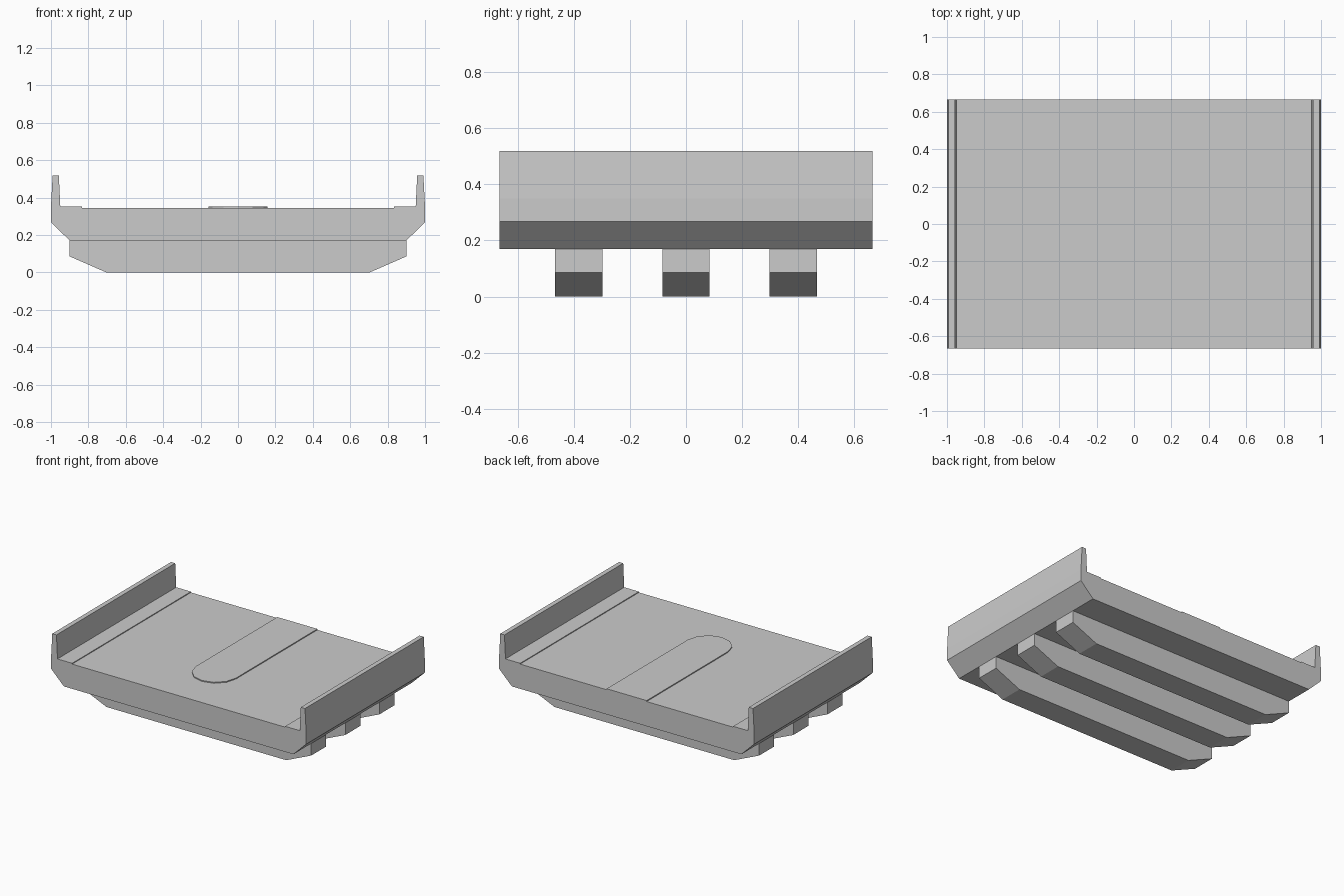
import bpy, bmesh, math

if "Cube" in bpy.data.objects:
    bpy.data.objects.remove(bpy.data.objects["Cube"])


def prism(name, points, axis, start, end):
    """Extrude a closed 2D outline along y (points are x,z) or z (points are x,y)."""
    bm = bmesh.new()
    to3d = (lambda a, b: (a, start, b)) if axis == 'y' else (lambda a, b: (a, b, start))
    face = bm.faces.new([bm.verts.new(to3d(a, b)) for a, b in points])
    new = bmesh.ops.extrude_face_region(bm, geom=[face])['geom']
    d = end - start
    bmesh.ops.translate(bm, verts=[v for v in new if isinstance(v, bmesh.types.BMVert)],
                        vec=(0, d, 0) if axis == 'y' else (0, 0, d))
    bmesh.ops.recalc_face_normals(bm, faces=bm.faces)
    mesh = bpy.data.meshes.new(name)
    bm.to_mesh(mesh)
    bm.free()
    obj = bpy.data.objects.new(name, mesh)
    bpy.context.collection.objects.link(obj)
    return obj


def mirrored(half):
    """Complete a symmetric outline from its +x half."""
    return half + [(-x, z) for x, z in reversed(half)]


HALF_DEPTH = 0.665
DECK_Z = 0.345

# Tray: chamfered base, side walls and slightly raised edge strips
tray = mirrored([(0.9, 0.17), (1.0, 0.268), (1.0, 0.35), (0.991, 0.519), (0.958, 0.519),
                 (0.95, 0.351), (0.835, 0.351), (0.835, DECK_Z)])
prism("tray", tray, 'y', -HALF_DEPTH, HALF_DEPTH)

# Raised centre pad with a rounded front end
r, cy = 0.157, -0.245
pad = [(r, HALF_DEPTH), (-r, HALF_DEPTH)]
pad += [(r * math.cos(math.pi + i * math.pi / 6), cy + r * math.sin(math.pi + i * math.pi / 6))
        for i in range(7)]
prism("centre_pad", pad, 'z', DECK_Z - 0.01, 0.352)

# Three skid runners with bevelled ends
runner = mirrored([(0.705, 0), (0.9, 0.085), (0.9, 0.171)])
for label, y in (("front", -0.382), ("middle", 0), ("back", 0.382)):
    prism(label + "_runner", runner, 'y', y - 0.084, y + 0.084)
